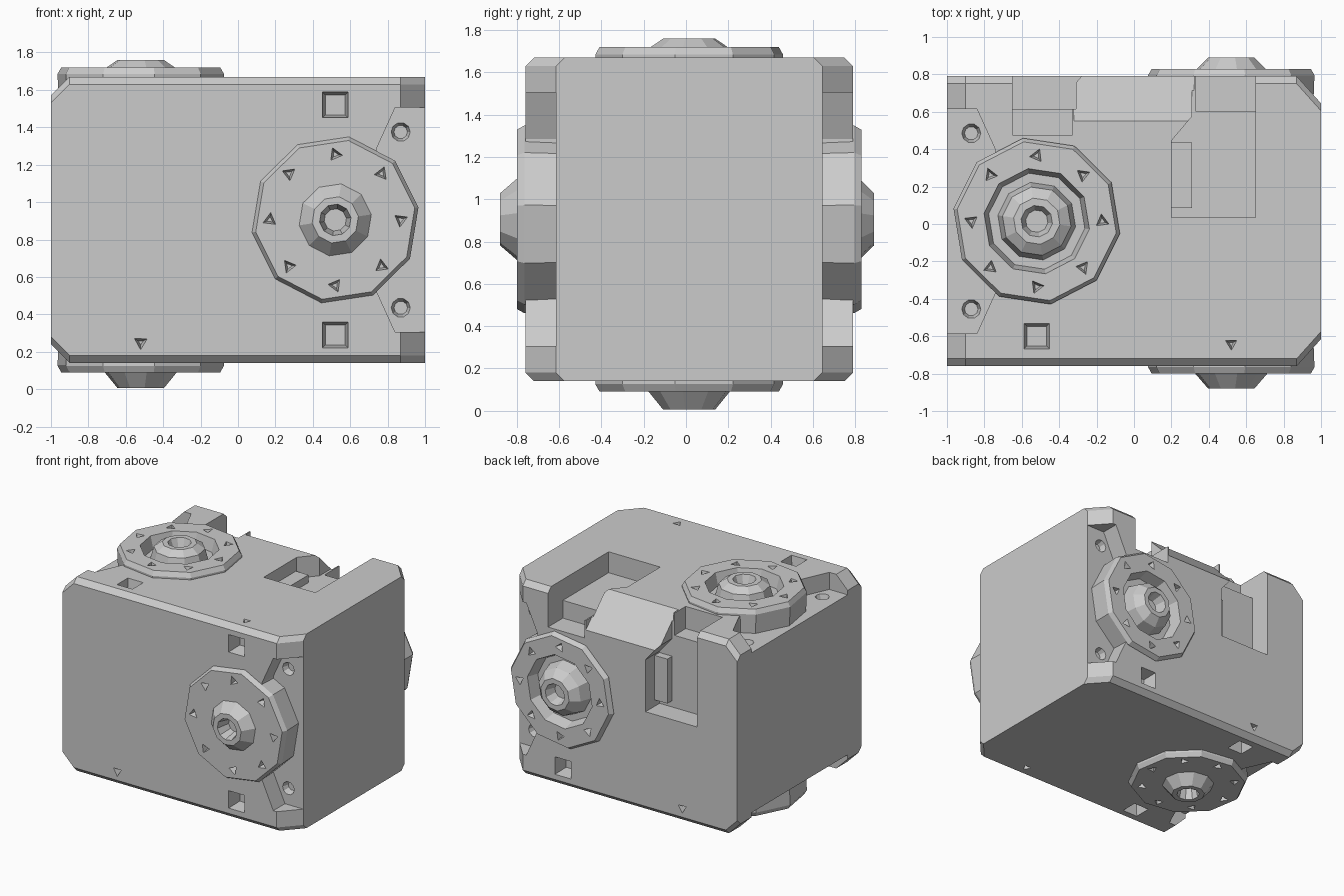
import bpy, bmesh, math
from mathutils import Vector

if "Cube" in bpy.data.objects:
    bpy.data.objects.remove(bpy.data.objects["Cube"])

grey = bpy.data.materials.new("plain grey")
grey.diffuse_color = (0.6, 0.6, 0.6, 1)
grey.use_nodes = True
grey.node_tree.nodes["Principled BSDF"].inputs["Base Color"].default_value = grey.diffuse_color

CENTRE = Vector((0, 0.015, 0.905))
# Local axes of each working side: u toward its notched end, v across, w outward
SIDES = {
    "front": ((1, 0, 0), (0, 0, 1), (0, -1, 0)),
    "back": ((1, 0, 0), (0, 0, 1), (0, 1, 0)),
    "top": ((-1, 0, 0), (0, 1, 0), (0, 0, 1)),
    "bottom": ((-1, 0, 0), (0, 1, 0), (0, 0, -1)),
}


def place(side, u, v, w):
    a, b, c = (Vector(k) for k in SIDES[side])
    return CENTRE + a * u + b * v + c * w


def finish(bm, name):
    bmesh.ops.recalc_face_normals(bm, faces=bm.faces[:])
    me = bpy.data.meshes.new(name)
    bm.to_mesh(me)
    bm.free()
    me.materials.append(grey)
    ob = bpy.data.objects.new(name, me)
    bpy.context.collection.objects.link(ob)
    return ob


def loft(bm, rings):
    """Join equal rings of points and cap both ends."""
    rows = [[bm.verts.new(p) for p in r] for r in rings]
    n = len(rows[0])
    for a, b in zip(rows, rows[1:]):
        for i in range(n):
            bm.faces.new((a[i], a[(i + 1) % n], b[(i + 1) % n], b[i]))
    bm.faces.new(rows[0])
    bm.faces.new(rows[-1])


def ngon(cu, cv, r, n, turn=0.0):
    return [(cu + r * math.cos(turn + math.tau * i / n),
             cv + r * math.sin(turn + math.tau * i / n)) for i in range(n)]


def prism(bm, side, pts, w0, w1, floor=1.0):
    """Prism from depth w0 to w1, with the floor at w0 shrunk for tapered pockets."""
    cu = sum(p[0] for p in pts) / len(pts)
    cv = sum(p[1] for p in pts) / len(pts)
    low = [place(side, cu + (u - cu) * floor, cv + (v - cv) * floor, w0) for u, v in pts]
    loft(bm, [low, [place(side, u, v, w1) for u, v in pts]])


def cut(ob, bm):
    cutter = finish(bm, "cutter")
    cutter.hide_render = True
    mod = ob.modifiers.new("cut", 'BOOLEAN')
    mod.operation = 'DIFFERENCE'
    mod.solver = 'EXACT'
    mod.object = cutter
    bpy.context.view_layer.update()
    deps = bpy.context.evaluated_depsgraph_get()
    me = bpy.data.meshes.new_from_object(ob.evaluated_get(deps))
    ob.modifiers.clear()
    ob.data = me
    bpy.data.objects.remove(cutter)


# Main block: chamfered on the y sides at +x and on the z sides at -x
def section(x, hy, hz, c=0.04):
    pts = [(hy, hz - c), (hy - c, hz), (c - hy, hz), (-hy, hz - c),
           (-hy, c - hz), (c - hy, -hz), (hy - c, -hz), (hy, c - hz)]
    return [CENTRE + Vector((x, y, z)) for y, z in pts]


bm = bmesh.new()
loft(bm, [section(-1, .775, .665), section(-.9, .775, .765),
          section(.87, .775, .765), section(1, .63, .765)])
block = finish(bm, "block")

# Sloped land on the upper back edge
bm = bmesh.new()
loft(bm, [[Vector((x, y, z)) for y, z in ((.54, 1.68), (.81, 1.41), (.95, 1.41), (.95, 1.8), (.54, 1.8))]
          for x in (-.32, .32)])
cut(block, bm)

for side in SIDES:
    # Flange seat
    bm = bmesh.new()
    prism(bm, side, ngon(.52, 0, .42, 10, .15), .55, 1)
    cut(block, bm)

    # Stepped end recess holding the screw pads
    bm = bmesh.new()
    prism(bm, side, [(.74, -.38), (.84, -.6), (1.2, -.6), (1.2, .6), (.84, .6), (.74, .38)], .63, 1)
    cut(block, bm)

    # Screw holes, square pockets and corner dent
    bm = bmesh.new()
    for s in (-1, 1):
        prism(bm, side, ngon(.87, s * .47, .06, 10), .58, .66, .6)
        prism(bm, side, ngon(.52, s * .615, .1, 4, math.pi / 4), .66, .79, .75)
    prism(bm, side, ngon(-.52, -.655, .045, 3, .5), .71, .79, .3)
    cut(block, bm)

    # Long pocket open to the shared upper back edge
    if side in ("top", "back"):
        bm = bmesh.new()
        prism(bm, side, [(-.65, .02), (-.2, .02), (-.2, .43), (-.31, .56), (-.31, 1), (-.65, 1)], .6, 1)
        cut(block, bm)
        bm = bmesh.new()
        prism(bm, side, [(-.65, .59), (-.33, .59), (-.33, 1), (-.65, 1)], .46, 1)
        cut(block, bm)
        # Sloped rib along the pocket wall
        bm = bmesh.new()
        prism(bm, side, [(-.31, .07), (-.19, .07), (-.19, .42), (-.31, .42)], .58, .66)
        finish(bm, side + "_pocket_rib")

# Round flanges with a hollow hub; two have a groove round the hub
for side, hub in (("front", .895), ("bottom", .9), ("top", .855), ("back", .875)):
    profile = [(.44, .53), (.45, .78), (.43, .815)]
    if side in ("top", "back"):
        profile += [(.285, .815), (.26, .72), (.21, .72), (.185, .815)]
    else:
        profile += [(.195, .815)]
    profile += [(.125, hub), (.085, hub), (.06, .79)]
    bm = bmesh.new()
    loft(bm, [[place(side, u, v, w) for u, v in ngon(.52, 0, r, 10, .15)] for r, w in profile])
    flange = finish(bm, side + "_flange")
    # Ring of triangular dents
    bm = bmesh.new()
    for i in range(8):
        a = math.tau * i / 8
        prism(bm, side, ngon(.52 + .35 * math.cos(a), .35 * math.sin(a), .045, 3, a + .4), .76, .83, .4)
    cut(flange, bm)
